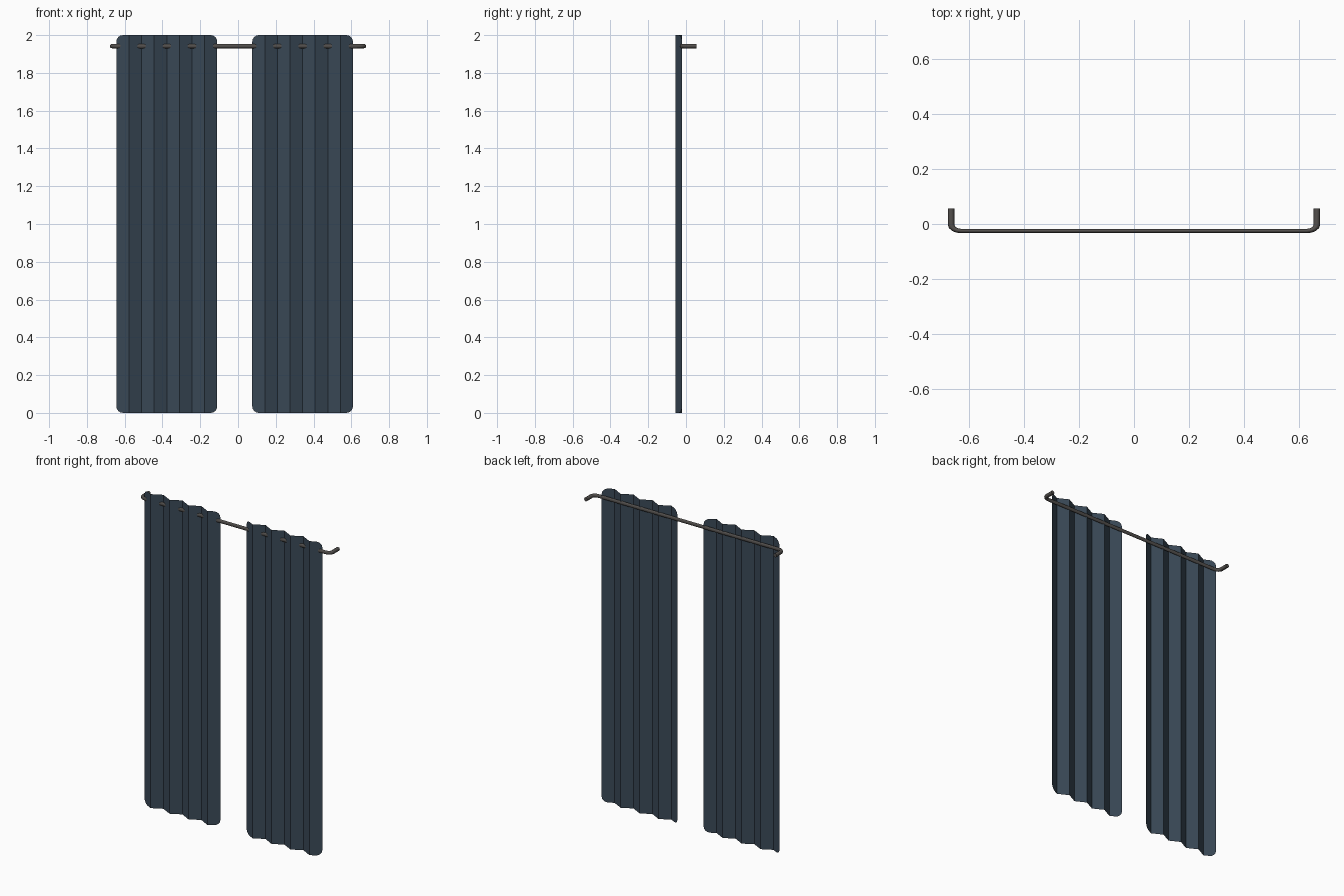
import bpy, bmesh
from math import sin, cos, pi

if "Cube" in bpy.data.objects:
    bpy.data.objects.remove(bpy.data.objects["Cube"])

Y_BACK, Y_FRONT = -0.021, -0.056
FOLDS, WIDTH, HEIGHT, CORNER = 8, 0.534, 2.0, 0.035


def material(name, rgb):
    m = bpy.data.materials.new(name)
    m.diffuse_color = (*rgb, 1)
    m.use_nodes = True
    m.node_tree.nodes["Principled BSDF"].inputs["Base Color"].default_value = m.diffuse_color
    return m


fabric = material("navy_fabric", (0.042, 0.066, 0.095))
metal = material("dark_metal", (0.085, 0.078, 0.073))


# Pleated cloth panel: zigzag strips, outer corners rounded
def curtain(name, x0):
    bm = bmesh.new()
    step = WIDTH / FOLDS

    def fold_y(x):
        t = (x / step) % 2
        return Y_BACK + (Y_FRONT - Y_BACK) * (1 - abs(1 - t))

    def outline(x):
        # inset of the top and bottom edges at the rounded corners
        d = min(x, WIDTH - x)
        if d >= CORNER:
            return 0.0
        return CORNER - (CORNER ** 2 - (CORNER - d) ** 2) ** 0.5

    arc = [CORNER * (1 - cos(i * pi / 8)) for i in range(5)]
    for k in range(FOLDS):
        xs = [k * step, (k + 1) * step]
        if k == 0:
            xs = arc + [step]
        elif k == FOLDS - 1:
            xs = [k * step] + [WIDTH - a for a in reversed(arc)]
        low = [(x0 + x, fold_y(x), outline(x)) for x in xs]
        high = [(x0 + x, fold_y(x), HEIGHT - outline(x)) for x in reversed(xs)]
        bm.faces.new([bm.verts.new(p) for p in low + high])
    bmesh.ops.remove_doubles(bm, verts=bm.verts, dist=1e-4)
    me = bpy.data.meshes.new(name)
    bm.to_mesh(me)
    bm.free()
    me.materials.append(fabric)
    bpy.context.collection.objects.link(bpy.data.objects.new(name, me))


curtain("left_curtain", -0.644)
curtain("right_curtain", 0.075)

# Rod: round tube bent back to the wall at both ends, flattened in depth
SQUASH, R, XE, YM, BEND = 0.66, 0.012, 0.667, -0.0255, 0.036
right = [(XE - BEND + BEND * sin(i * pi / 8),
          YM / SQUASH + BEND * (1 - cos(i * pi / 8))) for i in range(5)]
right.append((XE, 0.056 / SQUASH))
path = [(-x, y) for x, y in reversed(right)] + right
cu = bpy.data.curves.new("curtain_rod", 'CURVE')
cu.dimensions = '3D'
cu.bevel_depth = R
cu.bevel_resolution = 2
cu.use_fill_caps = True
sp = cu.splines.new('POLY')
sp.points.add(len(path) - 1)
for p, (x, y) in zip(sp.points, path):
    p.co = (x, y, 0, 1)
cu.materials.append(metal)
rod = bpy.data.objects.new("curtain_rod", cu)
rod.location.z = 1.942
rod.scale.y = SQUASH
bpy.context.collection.objects.link(rod)
